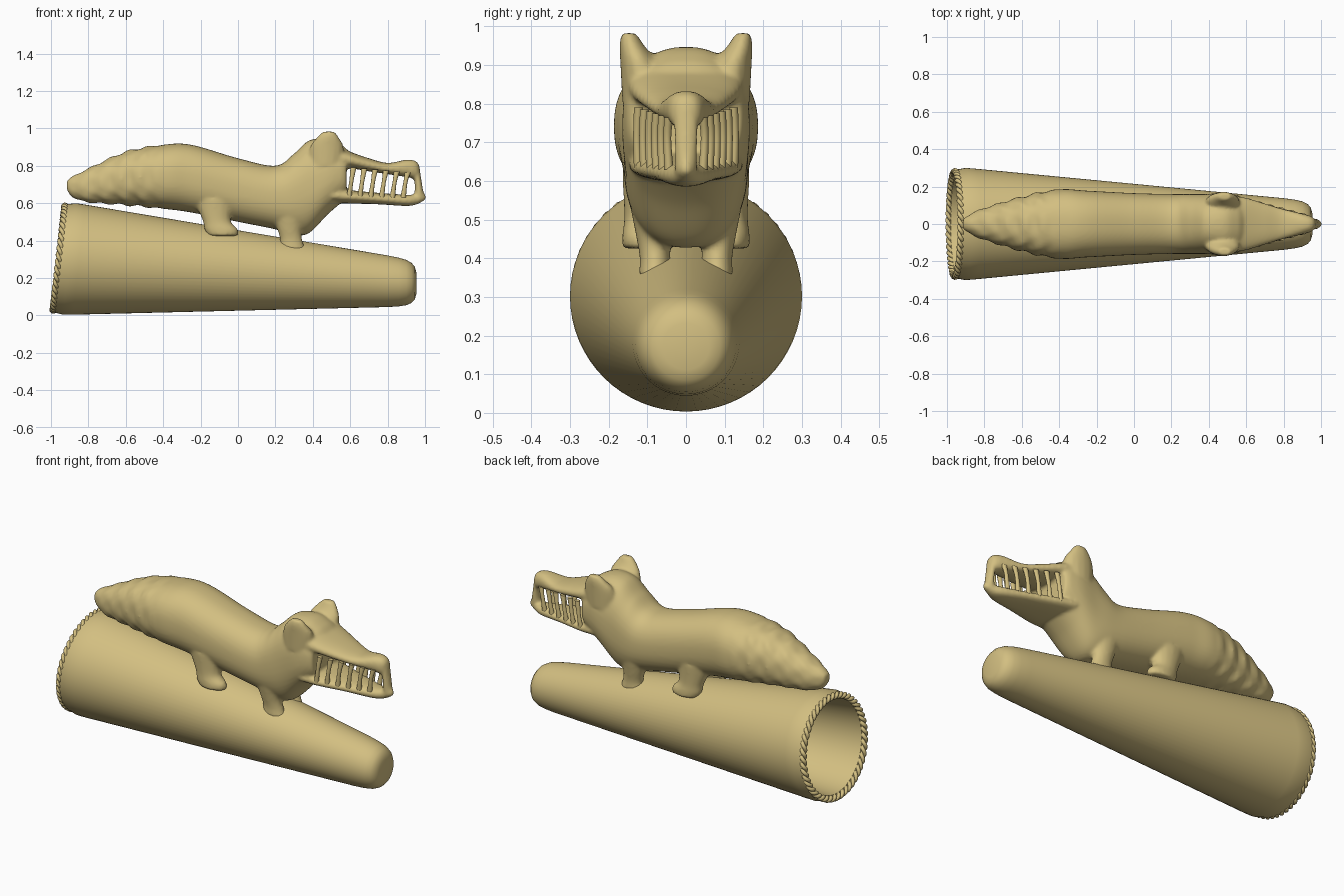
import bpy
import bmesh
from math import sin, cos, pi, radians
from mathutils import Vector

cube = bpy.data.objects.get("Cube")
if cube:
    bpy.data.objects.remove(cube, do_unlink=True)

tan = bpy.data.materials.new("warm_tan")
tan.use_nodes = True
tan.diffuse_color = (0.65, 0.52, 0.22, 1)
tan.node_tree.nodes["Principled BSDF"].inputs["Base Color"].default_value = tan.diffuse_color


def loft(bm, rings):
    """Skin a list of closed rings and cap both ends."""
    loops = [[bm.verts.new(p) for p in ring] for ring in rings]
    n = len(loops[0])
    for a, b in zip(loops, loops[1:]):
        for i in range(n):
            j = (i + 1) % n
            bm.faces.new((a[i], a[j], b[j], b[i]))
    bm.faces.new(loops[0])
    bm.faces.new(loops[-1])


def finish(bm, name):
    bmesh.ops.recalc_face_normals(bm, faces=bm.faces)
    mesh = bpy.data.meshes.new(name)
    for f in bm.faces:
        f.smooth = True
    bm.to_mesh(mesh)
    bm.free()
    mesh.set_sharp_from_angle(angle=radians(40))
    mesh.materials.append(tan)
    obj = bpy.data.objects.new(name, mesh)
    bpy.context.collection.objects.link(obj)
    return obj


def refine(rows, steps):
    """Catmull-Rom interpolation of a table of sections."""
    rows = [Vector(r) for r in rows]
    out = []
    for i in range(len(rows) - 1):
        p, q = rows[i], rows[i + 1]
        before = rows[max(i - 1, 0)]
        after = rows[min(i + 2, len(rows) - 1)]
        for s in range(steps):
            t = s / steps
            m, k = (q - before) / 2, (after - p) / 2
            out.append(p + m * t + (3 * (q - p) - 2 * m - k) * t**2
                       + (2 * (p - q) + m + k) * t**3)
    return out + [rows[-1]]


def signed_pow(v, e):
    return abs(v) ** e * (1 if v > 0 else -1)


def trunk(bm, rows, scales=False, sides=48, steps=8):
    """Loft along x from rows of (x, bottom, top, half width)."""
    rings = []
    for x, low, high, w in refine(rows, steps):
        ring = []
        for i in range(sides):
            a = 2 * pi * i / sides
            k = 1
            if scales:
                fade = min(max((-0.38 - x) / 0.15, 0), 1)
                k += 0.055 * fade * sin(62 * x + 3 * cos(a) ** 2) * (0.6 + 0.4 * cos(8 * a))
            ring.append((x, k * w * signed_pow(cos(a), 0.85),
                         (low + high) / 2 + k * (high - low) / 2 * signed_pow(sin(a), 0.85)))
        rings.append(ring)
    loft(bm, rings)


def limb(bm, rows, sides=16, steps=4):
    """Loft upwards from rows of (x, y, z, radius x, radius y)."""
    loft(bm, [[(x + rx * cos(2 * pi * i / sides), y + ry * sin(2 * pi * i / sides), z)
               for i in range(sides)] for x, y, z, rx, ry in refine(rows, steps)])


def both_sides(bm, rows):
    for side in (1, -1):
        limb(bm, [(x, side * y, z, rx, ry) for x, y, z, rx, ry in rows])


# Hollow tapered tube: inner wall, rim, outer wall, rounded tip
profile = [(0.82, 0.01), (0.81, 0.09), (0.76, 0.115), (-0.95, 0.262), (-0.955, 0.275),
           (-0.955, 0.29), (-0.9, 0.3), (-0.85, 0.296), (0.8, 0.138), (0.86, 0.13),
           (0.9, 0.121), (0.928, 0.107), (0.945, 0.088), (0.953, 0.06), (0.955, 0.01)]


def tube_ring(x, r, sides=64):
    tilt = radians(6.5) * min(max((0.6 - x) / 1.5, 0), 1)
    z = 0.305 - 0.07 * (x + 0.95)
    angles = [2 * pi * i / sides for i in range(sides)]
    return [(x + r * sin(a) * sin(tilt), r * cos(a), z + r * sin(a) * cos(tilt)) for a in angles]


bm = bmesh.new()
loft(bm, [tube_ring(x, r) for x, r in profile])
finish(bm, "tapered_tube")

# Twisted two-strand rope around the open rim
rope = bpy.data.curves.new("rim_rope", "CURVE")
rope.dimensions = "3D"
rope.bevel_depth = 0.011
rope.bevel_resolution = 2
tilt = radians(6.5)
count = 440
for phase in (0, pi):
    strand = rope.splines.new("POLY")
    strand.points.add(count - 1)
    strand.use_cyclic_u = True
    for i, pt in enumerate(strand.points):
        a = 2 * pi * i / count
        twist = 24 * a + phase
        r = 0.279 + 0.009 * cos(twist)
        d = 0.009 * sin(twist)
        up = r * sin(a)
        pt.co = (-0.957 + up * sin(tilt) + d * cos(tilt), r * cos(a),
                 0.306 + up * cos(tilt) - d * sin(tilt), 1)
rope.materials.append(tan)
bpy.context.collection.objects.link(bpy.data.objects.new("rim_rope", rope))

# Reptile: tail, torso and head in one flowing trunk
bm = bmesh.new()
trunk(bm, [(-0.915, 0.67, 0.72, 0.025), (-0.88, 0.63, 0.745, 0.05), (-0.8, 0.605, 0.785, 0.085),
           (-0.6, 0.59, 0.875, 0.145), (-0.4, 0.57, 0.912, 0.185), (-0.25, 0.55, 0.912, 0.178),
           (0, 0.5, 0.84, 0.165), (0.2, 0.46, 0.8, 0.16), (0.3, 0.43, 0.865, 0.16),
           (0.38, 0.44, 0.935, 0.16), (0.48, 0.54, 0.945, 0.165), (0.55, 0.6, 0.915, 0.155),
           (0.58, 0.62, 0.89, 0.14)], scales=True)

# Upper and lower jaws, joined by the nose tip
trunk(bm, [(0.5, 0.78, 0.92, 0.155), (0.6, 0.785, 0.875, 0.14), (0.7, 0.77, 0.84, 0.11),
           (0.8, 0.755, 0.815, 0.08), (0.9, 0.74, 0.832, 0.055), (0.95, 0.73, 0.825, 0.04),
           (0.97, 0.74, 0.8, 0.02)])
trunk(bm, [(0.5, 0.6, 0.69, 0.15), (0.6, 0.598, 0.67, 0.135), (0.75, 0.594, 0.655, 0.095),
           (0.9, 0.585, 0.645, 0.055), (0.96, 0.595, 0.645, 0.03), (1.005, 0.62, 0.645, 0.012)])
limb(bm, [(0.97, 0, 0.62, 0.03, 0.028), (0.965, 0, 0.7, 0.02, 0.03), (0.95, 0, 0.8, 0.02, 0.035)])

# Legs and pointed brows
both_sides(bm, [(0.29, 0.08, 0.35, 0.072, 0.043), (0.285, 0.08, 0.4, 0.06, 0.04),
                (0.275, 0.085, 0.46, 0.065, 0.045), (0.27, 0.09, 0.56, 0.1, 0.06)])
both_sides(bm, [(-0.08, 0.115, 0.425, 0.08, 0.05), (-0.09, 0.115, 0.46, 0.09, 0.05),
                (-0.115, 0.11, 0.51, 0.075, 0.05), (-0.13, 0.1, 0.62, 0.11, 0.065)])
both_sides(bm, [(0.47, 0.1, 0.8, 0.1, 0.065), (0.475, 0.12, 0.9, 0.09, 0.05),
                (0.48, 0.14, 0.95, 0.06, 0.032), (0.485, 0.148, 0.982, 0.032, 0.02)])
reptile = finish(bm, "reptile_body")
remesh = reptile.modifiers.new("blend", "REMESH")
remesh.mode = "VOXEL"
remesh.voxel_size = 0.009
remesh.use_smooth_shade = True
soften = reptile.modifiers.new("soften", "SMOOTH")
soften.factor = 0.5
soften.iterations = 6

# Row of slanted teeth along each side of the mouth
bm = bmesh.new()
for i in range(6):
    x = 0.605 + 0.058 * i
    y = 0.124 - 0.27 * (x - 0.6)
    both_sides(bm, [(x - 0.012, y, 0.63, 0.015, 0.012), (x, y + 0.004, 0.71, 0.011, 0.01),
                    (x + 0.012, y, 0.79 - 0.09 * (x - 0.6), 0.016, 0.012)])
finish(bm, "teeth")
